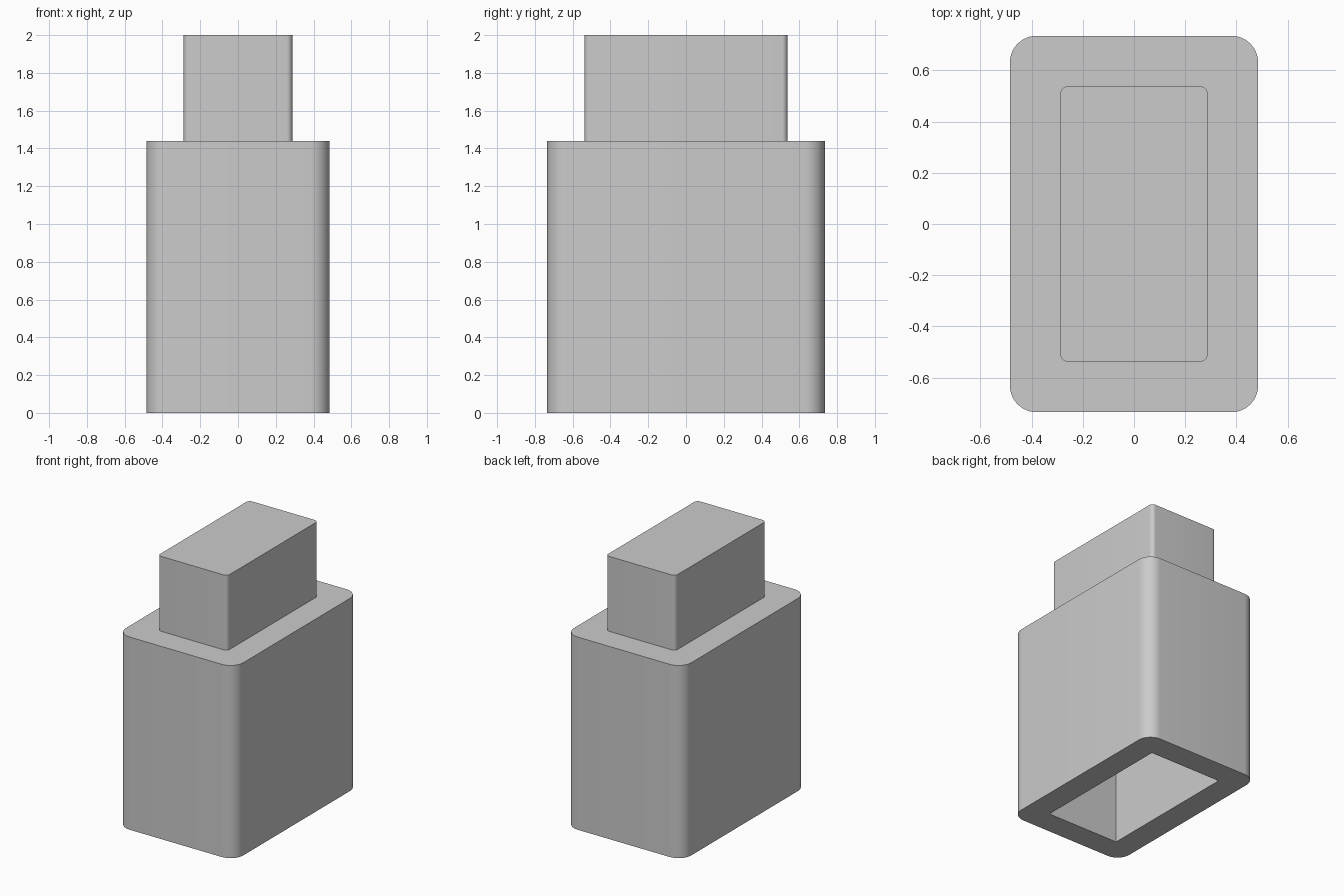
import bpy
import bmesh
from math import cos, sin, pi, radians

cube = bpy.data.objects.get("Cube")
if cube:
    bpy.data.objects.remove(cube, do_unlink=True)

grey = bpy.data.materials.new("plain grey")
grey.use_nodes = True
colour = (0.6, 0.6, 0.6, 1)
grey.diffuse_color = colour
grey.node_tree.nodes["Principled BSDF"].inputs["Base Color"].default_value = colour


def rounded_outline(hx, hy, r, steps=10):
    """Counter-clockwise rectangle outline with rounded corners."""
    points = []
    for i, (sx, sy) in enumerate([(1, 1), (-1, 1), (-1, -1), (1, -1)]):
        for k in range(steps + 1):
            a = (i + k / steps) * pi / 2
            points.append((sx * (hx - r) + r * cos(a), sy * (hy - r) + r * sin(a)))
    return points


def prism(name, outline, z0, z1):
    bm = bmesh.new()
    face = bm.faces.new([bm.verts.new((x, y, z0)) for x, y in outline])
    top = bmesh.ops.extrude_face_region(bm, geom=[face])["geom"]
    verts = [v for v in top if isinstance(v, bmesh.types.BMVert)]
    bmesh.ops.translate(bm, verts=verts, vec=(0, 0, z1 - z0))
    bmesh.ops.recalc_face_normals(bm, faces=bm.faces)
    mesh = bpy.data.meshes.new(name)
    bm.to_mesh(mesh)
    bm.free()
    mesh.materials.append(grey)
    obj = bpy.data.objects.new(name, mesh)
    bpy.context.collection.objects.link(obj)
    return obj


# Body and the narrower plug on top
body = prism("body", rounded_outline(0.485, 0.735, 0.105), 0, 1.44)
plug = prism("plug", rounded_outline(0.2875, 0.5375, 0.03), 1.44, 2)

# Sharp-cornered socket in the underside, sized to receive the plug
hx, hy = 0.3, 0.55
socket = prism("socket_cutter", [(hx, hy), (-hx, hy), (-hx, -hy), (hx, -hy)], -0.1, 0.57)
socket.hide_render = True
socket.hide_viewport = True
cut = body.modifiers.new("socket", "BOOLEAN")
cut.operation = "DIFFERENCE"
cut.solver = "EXACT"
cut.object = socket

# Apply the cut, then smooth the rounded corners
bpy.context.view_layer.update()
cut_mesh = bpy.data.meshes.new_from_object(body.evaluated_get(bpy.context.evaluated_depsgraph_get()))
body.modifiers.clear()
body.data = cut_mesh
bpy.data.objects.remove(socket, do_unlink=True)

for obj in (body, plug):
    bpy.ops.object.select_all(action="DESELECT")
    obj.select_set(True)
    bpy.context.view_layer.objects.active = obj
    bpy.ops.object.shade_smooth_by_angle(angle=radians(30))
